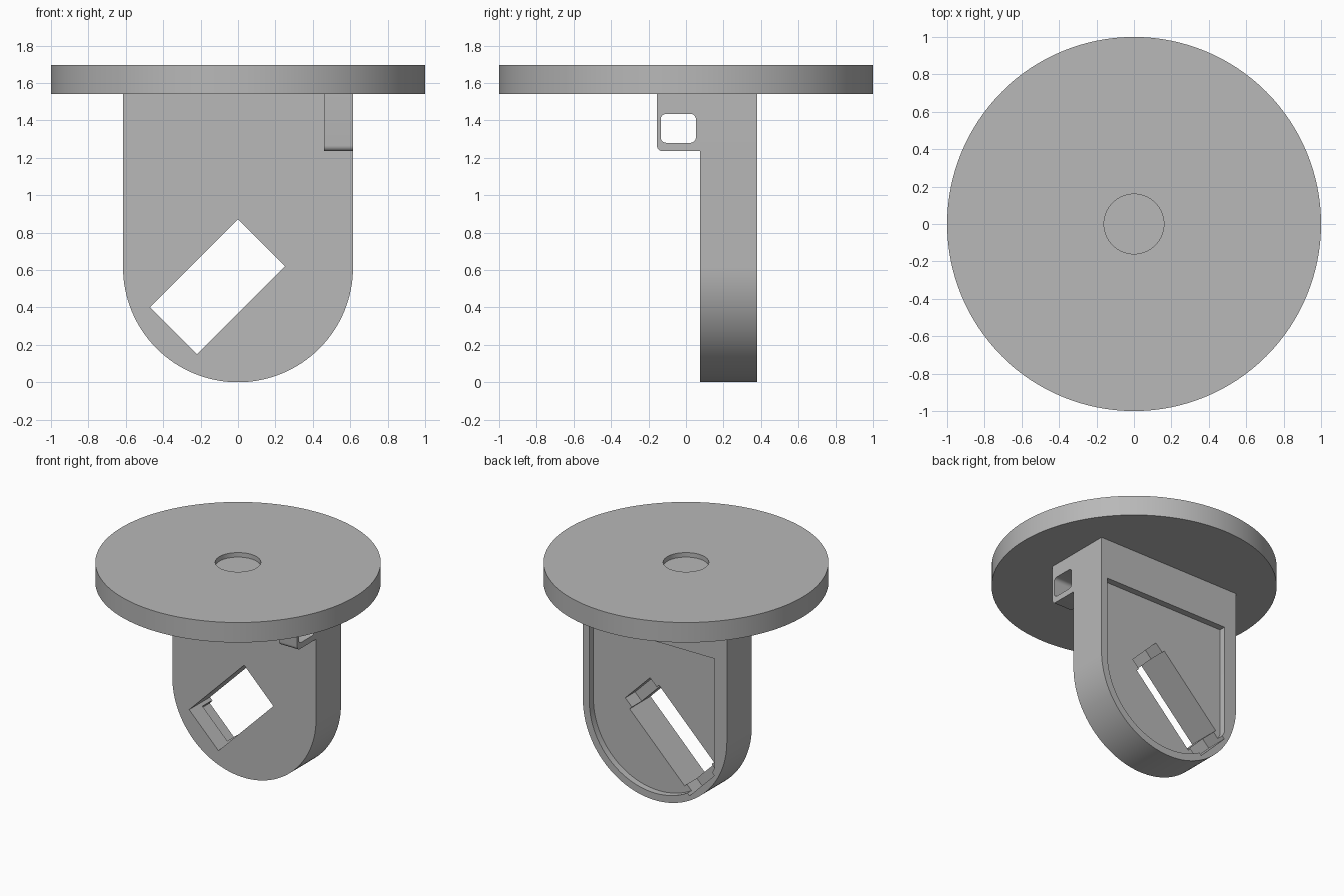
import bpy
import bmesh
from math import cos, sin, pi, acos
from mathutils import Vector

cube = bpy.data.objects.get("Cube")
if cube:
    bpy.data.objects.remove(cube, do_unlink=True)

grey = bpy.data.materials.new("plain grey")
grey.use_nodes = True
GREY = (0.48, 0.48, 0.48, 1)
grey.diffuse_color = GREY
grey.node_tree.nodes["Principled BSDF"].inputs["Base Color"].default_value = GREY


def prism(name, outline, axis, start, end):
    """Extrude a flat outline along x, y or z from start to end."""
    place = {"x": lambda a, b, t: (t, a, b),
             "y": lambda a, b, t: (a, t, b),
             "z": lambda a, b, t: (a, b, t)}[axis]
    bm = bmesh.new()
    face = bm.faces.new([bm.verts.new(place(a, b, start)) for a, b in outline])
    out = bmesh.ops.extrude_face_region(bm, geom=[face])
    moved = [v for v in out["geom"] if isinstance(v, bmesh.types.BMVert)]
    bmesh.ops.translate(bm, verts=moved, vec=Vector(place(0, 0, end - start)))
    bmesh.ops.recalc_face_normals(bm, faces=bm.faces)
    mesh = bpy.data.meshes.new(name)
    bm.to_mesh(mesh)
    bm.free()
    mesh.materials.append(grey)
    obj = bpy.data.objects.new(name, mesh)
    bpy.context.collection.objects.link(obj)
    return obj


def activate(obj):
    bpy.ops.object.select_all(action="DESELECT")
    obj.select_set(True)
    bpy.context.view_layer.objects.active = obj


def cut(obj, cutter):
    cutter.hide_render = True
    mod = obj.modifiers.new("cut", "BOOLEAN")
    mod.operation = "DIFFERENCE"
    mod.solver = "EXACT"
    mod.object = cutter
    activate(obj)
    bpy.ops.object.modifier_apply(modifier=mod.name)
    bpy.data.objects.remove(cutter, do_unlink=True)


def smooth(obj):
    activate(obj)
    bpy.ops.object.shade_smooth_by_angle(angle=pi / 6)


def arc(ca, cb, r, a0, a1, n):
    return [(ca + r * cos(a0 + (a1 - a0) * i / n),
             cb + r * sin(a0 + (a1 - a0) * i / n)) for i in range(n + 1)]


def circle(r, n):
    return arc(0, 0, r, 0, 2 * pi, n)[:-1]


def rounded(a0, a1, b0, b1, r):
    corners = [(a1 - r, b1 - r), (a0 + r, b1 - r), (a0 + r, b0 + r), (a1 - r, b0 + r)]
    return [p for i, (a, b) in enumerate(corners)
            for p in arc(a, b, r, i * pi / 2, (i + 1) * pi / 2, 6)]


def diagonal_box(length, width):
    """Rectangle tilted by 45 degrees around the slot centre."""
    u, v, k = length / 2, width / 2, 0.5 ** 0.5
    return [(-0.11 + (a - b) * k, 0.51 + (a + b) * k)
            for a, b in ((u, v), (-u, v), (-u, -v), (u, -v))]


TOP, R = 1.54, 0.615
BACK, FRONT, FLOOR = 0.38, 0.075, 0.33

# Round mounting disc with a shallow centre recess
disc = prism("mounting_disc", circle(1, 128), "z", TOP, 1.695)
cut(disc, prism("disc_recess", circle(0.16, 64), "z", 1.66, 1.8))
smooth(disc)

# Hanging plate with a round lower end
plate = prism("hanging_plate", [(R, TOP), (-R, TOP)] + arc(0, R, R, pi, 2 * pi, 64),
              "y", FRONT, BACK)

# Shallow pocket in the back, straight on one side
inner, side = 0.56, -0.51
pocket = [(side, 1.23), (inner, 1.23)] + arc(0, R, inner, 0, -acos(side / inner), 48)
cut(plate, prism("back_pocket", pocket, "y", FLOOR, 0.5))

# Tilted through slot, with narrower catches at both ends behind
cut(plate, prism("slot", diagonal_box(0.665, 0.354), "y", -0.1, 0.6))
cut(plate, prism("slot_catches", diagonal_box(0.825, 0.30), "y", 0.21, 0.6))
smooth(plate)

# Cable loop on the front, with rounded lower corner and window
loop = [(FRONT, 1.235), (FRONT, TOP), (-0.155, TOP)]
loop += arc(-0.125, 1.265, 0.03, pi, 1.5 * pi, 6)
cable_loop = prism("cable_loop", loop, "x", 0.46, R)
cut(cable_loop, prism("loop_window", rounded(-0.135, 0.053, 1.28, 1.435, 0.03),
                      "x", 0.3, 0.8))
smooth(cable_loop)
